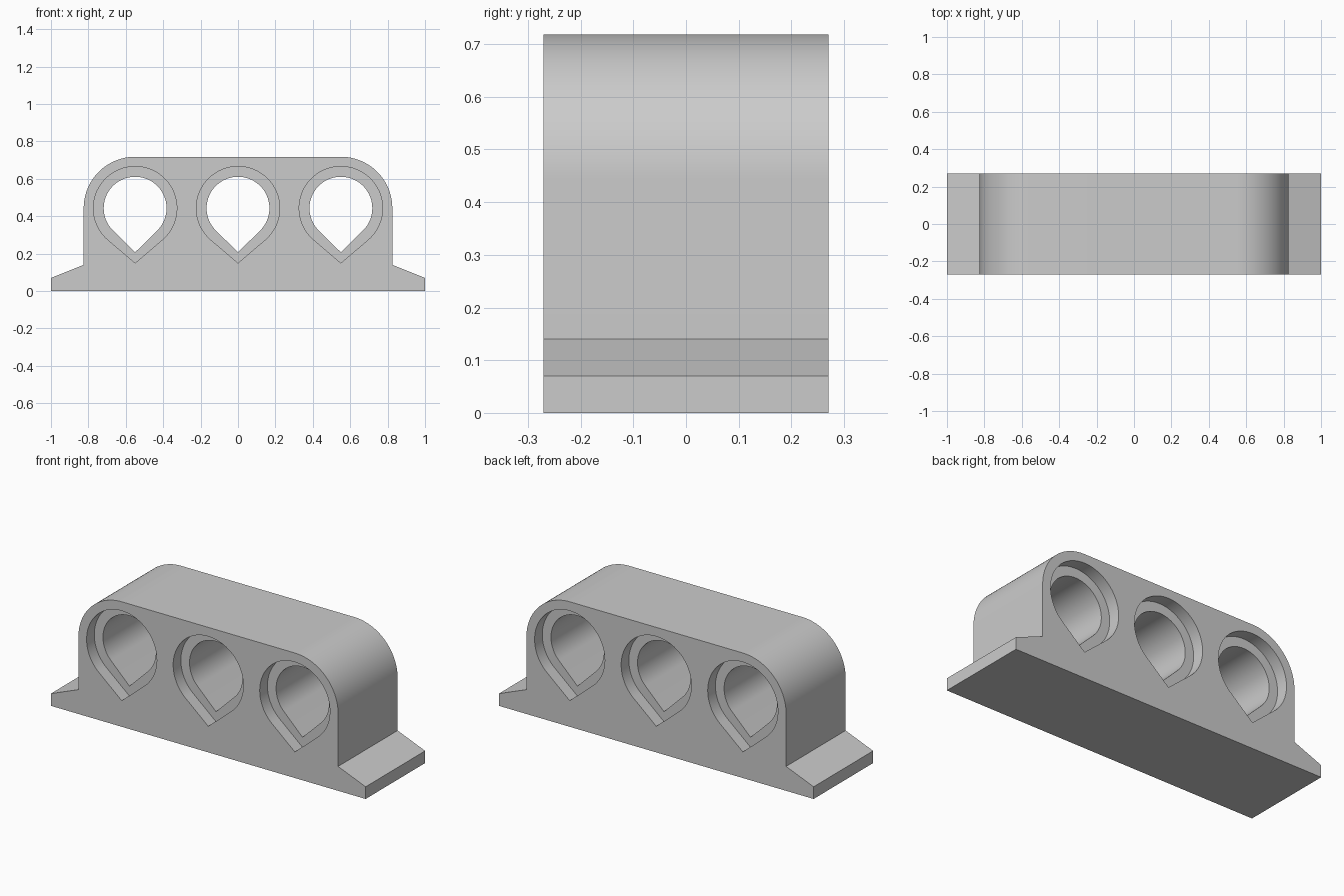
import bpy, bmesh
from math import sin, cos, acos, pi, radians

HALF_DEPTH = 0.27
RECESS = 0.07
AXIS_Z = 0.443
SPACING = 0.55

cube = bpy.data.objects.get("Cube")
if cube:
    bpy.data.objects.remove(cube, do_unlink=True)

grey = bpy.data.materials.new("light_grey")
grey.use_nodes = True
colour = (0.6, 0.6, 0.6, 1)
grey.diffuse_color = colour
grey.node_tree.nodes["Principled BSDF"].inputs["Base Color"].default_value = colour


def arc(cx, cz, r, start, end, steps):
    """Points on an arc in the x-z plane."""
    angles = [start + (end - start) * i / steps for i in range(steps + 1)]
    return [(cx + r * cos(a), cz + r * sin(a)) for a in angles]


def teardrop(cx, r, tip_z):
    """Circle with tangent lines meeting in a point below."""
    spread = acos(r / (AXIS_Z - tip_z))
    return [(cx, tip_z)] + arc(cx, AXIS_Z, r, -pi / 2 + spread,
                               3 * pi / 2 - spread, 64)


def prism(name, outline, y0, y1):
    """Extrude an x-z outline from y0 to y1."""
    bm = bmesh.new()
    face = bm.faces.new([bm.verts.new((x, y0, z)) for x, z in outline])
    made = bmesh.ops.extrude_face_region(bm, geom=[face])["geom"]
    moved = [v for v in made if isinstance(v, bmesh.types.BMVert)]
    bmesh.ops.translate(bm, verts=moved, vec=(0, y1 - y0, 0))
    bmesh.ops.recalc_face_normals(bm, faces=bm.faces)
    mesh = bpy.data.meshes.new(name)
    bm.to_mesh(mesh)
    bm.free()
    obj = bpy.data.objects.new(name, mesh)
    bpy.context.collection.objects.link(obj)
    mesh.materials.append(grey)
    return obj


# Block with rounded shoulders and sloping feet
right_half = [(1, 0), (1, 0.07), (0.825, 0.14)]
right_half += arc(SPACING, AXIS_Z, 0.275, 0, pi / 2, 32)
left_half = [(-x, z) for x, z in reversed(right_half)]
block = prism("holder_block", right_half + left_half, -HALF_DEPTH, HALF_DEPTH)

bpy.ops.object.select_all(action="DESELECT")
bpy.context.view_layer.objects.active = block
block.select_set(True)


def cut(outline, y0, y1):
    """Subtract an extruded outline from the block."""
    cutter = prism("hole_cutter", outline, y0, y1)
    cutter.hide_render = True
    mod = block.modifiers.new("hole", "BOOLEAN")
    mod.operation = "DIFFERENCE"
    mod.solver = "EXACT"
    mod.object = cutter
    bpy.ops.object.modifier_apply(modifier=mod.name)
    bpy.data.objects.remove(cutter, do_unlink=True)


# Three through holes, each with a wider recess at both ends
for cx in (-SPACING, 0, SPACING):
    rim = teardrop(cx, 0.223, 0.15)
    cut(teardrop(cx, 0.168, 0.207), -1, 1)
    cut(rim, -1, RECESS - HALF_DEPTH)
    cut(rim, HALF_DEPTH - RECESS, 1)

bpy.ops.object.shade_smooth_by_angle(angle=radians(30))
